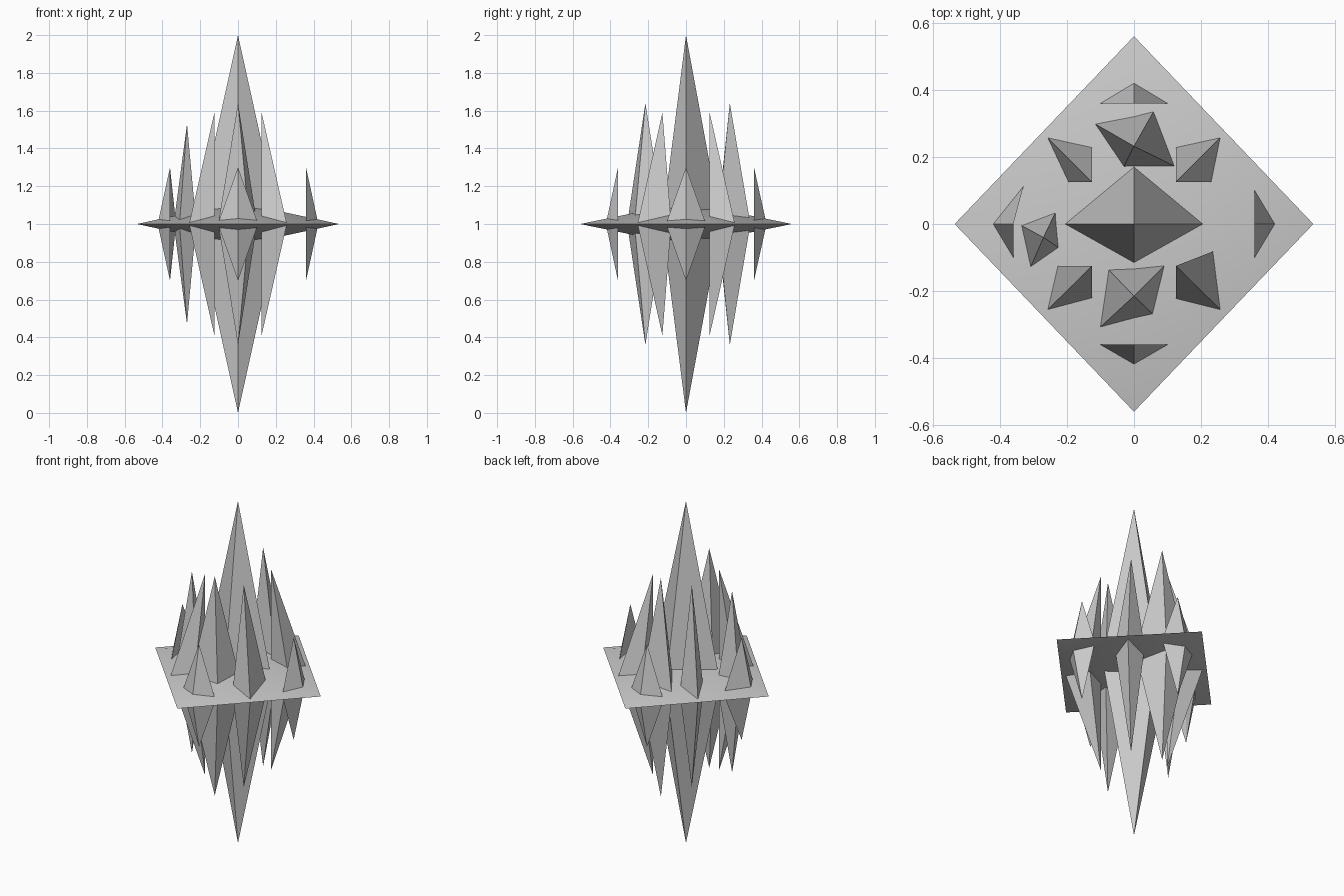
import bpy, bmesh

if "Cube" in bpy.data.objects:
    bpy.data.objects.remove(bpy.data.objects["Cube"])

RX, RY, RISE = 0.535, 0.56, 0.115   # plate half widths and bulge


def plate_rise(x, y):
    return RISE * max(0, 1 - abs(x) / RX - abs(y) / RY)


def bipyramid(name, base, tip, height, smooth=False, on_plate=True):
    """Closed crystal mirrored about z = 1; base points are where it meets the plate."""
    bm = bmesh.new()
    up = bm.verts.new((*tip, 1 + height))
    down = bm.verts.new((*tip, 1 - height))
    ring = []
    for x, y in base:
        s = height / (height - plate_rise(x, y)) if on_plate else 1
        ring.append(bm.verts.new((tip[0] + (x - tip[0]) * s,
                                  tip[1] + (y - tip[1]) * s, 1)))
    for i, a in enumerate(ring):
        b = ring[(i + 1) % len(ring)]
        if on_plate and name.startswith(("edge", "corner")) and tip in (base[i], base[(i + 1) % len(base)]):
            # upright wall directly under the tip
            outer = b if base[i] == tip else a
            inner = a if base[i] == tip else b
            bm.faces.new((inner, outer, up))
            bm.faces.new((inner, outer, down))
        else:
            bm.faces.new((a, b, up))
            bm.faces.new((b, a, down))
    bmesh.ops.recalc_face_normals(bm, faces=bm.faces)
    me = bpy.data.meshes.new(name)
    bm.to_mesh(me)
    bm.free()
    ob = bpy.data.objects.new(name, me)
    bpy.context.collection.objects.link(ob)
    if smooth:
        bpy.ops.object.select_all(action='DESELECT')
        ob.select_set(True)
        bpy.context.view_layer.objects.active = ob
        bpy.ops.object.shade_smooth_by_angle(angle=0.52)


# Shallow diamond plate
bipyramid("plate", [(RX, 0), (0, RY), (-RX, 0), (0, -RY)], (0, 0), RISE,
          smooth=True, on_plate=False)

# Tall centre crystal
bipyramid("centre_crystal", [(0.205, 0), (0, 0.17), (-0.205, 0), (0, -0.115)], (0, 0), 1.0)

# Free-standing twisted crystals
bipyramid("back_crystal", [(0.12, 0.173), (0.058, 0.335), (-0.115, 0.298), (-0.03, 0.172)],
          (0, 0.232), 0.64)
bipyramid("front_crystal", [(0.09, -0.125), (-0.075, -0.137), (-0.1, -0.307), (0.055, -0.268)],
          (0, -0.215), 0.64)
bipyramid("left_crystal", [(-0.235, 0.033), (-0.335, -0.005), (-0.308, -0.127), (-0.226, -0.07)],
          (-0.27, -0.04), 0.53)

# Corner crystals, each with its tip above the inner corner
C = 0.125
corners = {
    "back_right": ((C, C), [(0.23, C), (0.257, 0.257), (C, 0.228)]),
    "back_left": ((-C, C), [(-C, 0.228), (-0.257, 0.257), (-0.195, C)]),
    "front_left": ((-C, -C), [(-0.227, -C), (-0.257, -0.255), (-C, -0.22)]),
    "front_right": ((C, -C), [(C, -0.222), (0.257, -0.255), (0.235, -0.082)]),
}
for side, (tip, pts) in corners.items():
    bipyramid("corner_crystal_" + side, [tip] + pts, tip, 0.59)

# Small half crystals along the plate edge, flat side inward
E = 0.36
edges = {
    "right": ((E, 0), [(E, -0.1), (0.42, 0), (E, 0.1)]),
    "left": ((-E, 0), [(-0.33, 0.112), (-0.42, 0), (-E, -0.1)]),
    "back": ((0, E), [(0.1, E), (0, 0.42), (-0.1, E)]),
    "front": ((0, -E), [(-0.1, -E), (0, -0.418), (0.1, -E)]),
}
for side, (tip, pts) in edges.items():
    bipyramid("edge_crystal_" + side, [tip] + pts, tip, 0.3)
